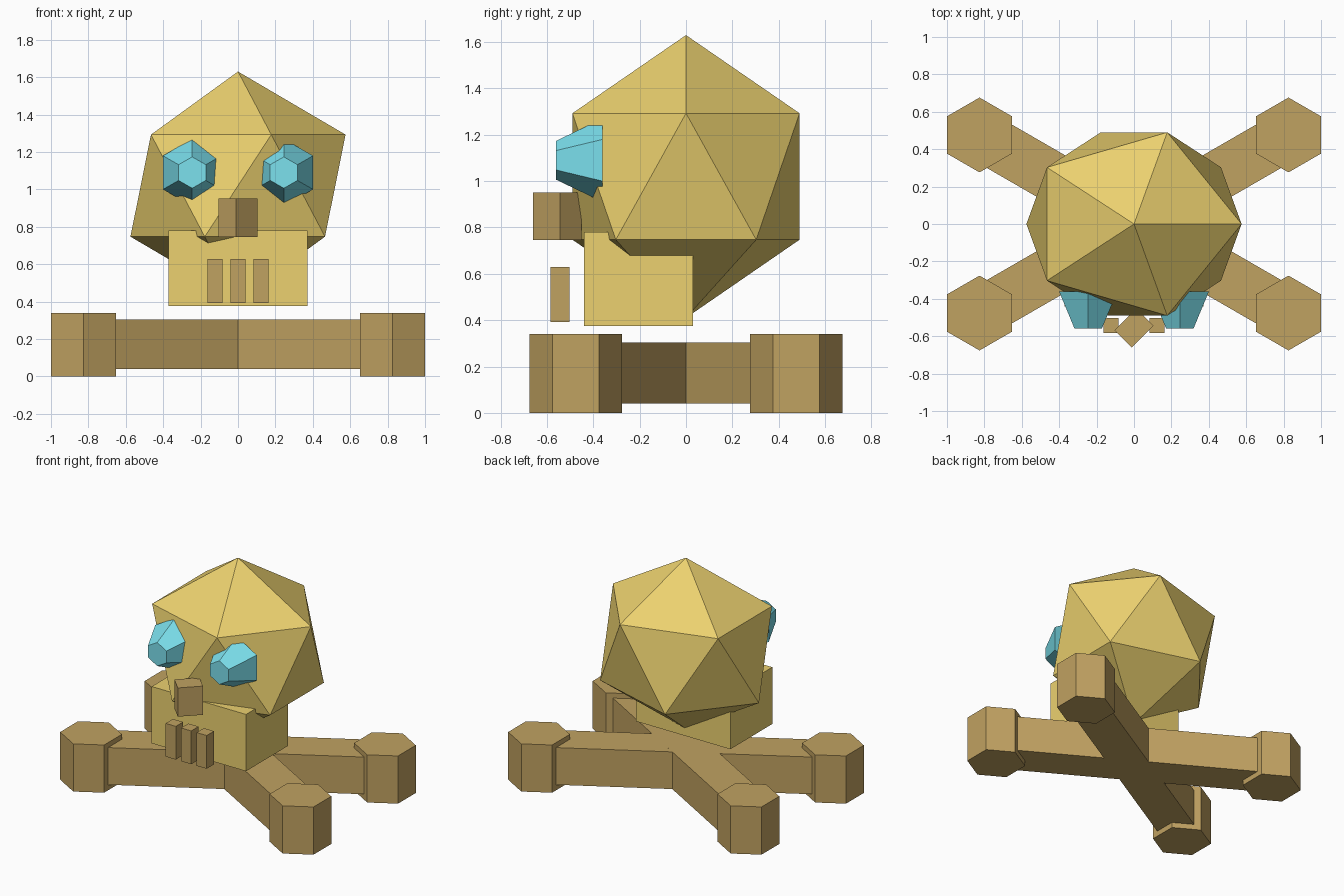
import bpy
from math import radians

if "Cube" in bpy.data.objects:
    bpy.data.objects.remove(bpy.data.objects["Cube"])


def material(name, color):
    m = bpy.data.materials.new(name)
    m.diffuse_color = (*color, 1)
    m.use_nodes = True
    m.node_tree.nodes["Principled BSDF"].inputs["Base Color"].default_value = m.diffuse_color
    return m


ivory = material("ivory", (0.84, 0.64, 0.16))
tan = material("tan", (0.53, 0.36, 0.12))
cyan = material("cyan", (0.20, 0.75, 0.85))


def finish(name, mat):
    ob = bpy.context.object
    ob.name = ob.data.name = name
    ob.data.materials.append(mat)
    return ob


def box(name, size, center, mat, turn=0):
    bpy.ops.mesh.primitive_cube_add(size=1, location=center,
                                    rotation=(0, 0, radians(turn)))
    ob = finish(name, mat)
    ob.scale = size
    return ob


def hex_prism(name, r1, r2, depth, center, mat, rot=(0, 0, 0)):
    bpy.ops.mesh.primitive_cone_add(vertices=6, radius1=r1, radius2=r2,
                                    depth=depth, location=center, rotation=rot)
    return finish(name, mat)


# Cranium: a stretched icosahedron
bpy.ops.mesh.primitive_ico_sphere_add(subdivisions=1, radius=1,
                                      location=(0, 0, 1.02))
finish("cranium", ivory).scale = (0.643, 0.576, 0.61)

# Jaw block
box("jaw", (0.744, 0.472, 0.405), (0, -0.205, 0.578), ivory)

# Nose, turned corner-on to the front
box("nose", (0.165, 0.131, 0.205), (0, -0.556, 0.848), tan, 45)

# Teeth
for i, x in enumerate((-0.122, 0, 0.122)):
    box(f"tooth_{i + 1}", (0.08, 0.082, 0.237), (x, -0.543, 0.51), tan)

# Eyes: hexagonal frustums narrowing toward the front
for side, x in (("left", -0.245), ("right", 0.245)):
    hex_prism(f"eye_{side}", 0.18, 0.084, 0.2, (x, -0.46, 1.09), cyan,
              (radians(90), 0, 0))

# Crossed bones with hexagonal knobs
for i, s in enumerate((1, -1)):
    box(f"bone_shaft_{i + 1}", (1.9, 0.268, 0.265), (0, 0, 0.172), tan, 30 * s)
    for end in (1, -1):
        hex_prism(f"bone_knob_{i + 1}_{'right' if end > 0 else 'left'}",
                  0.2, 0.2, 0.34, (0.826 * end, 0.476 * end * s, 0.17), tan)
